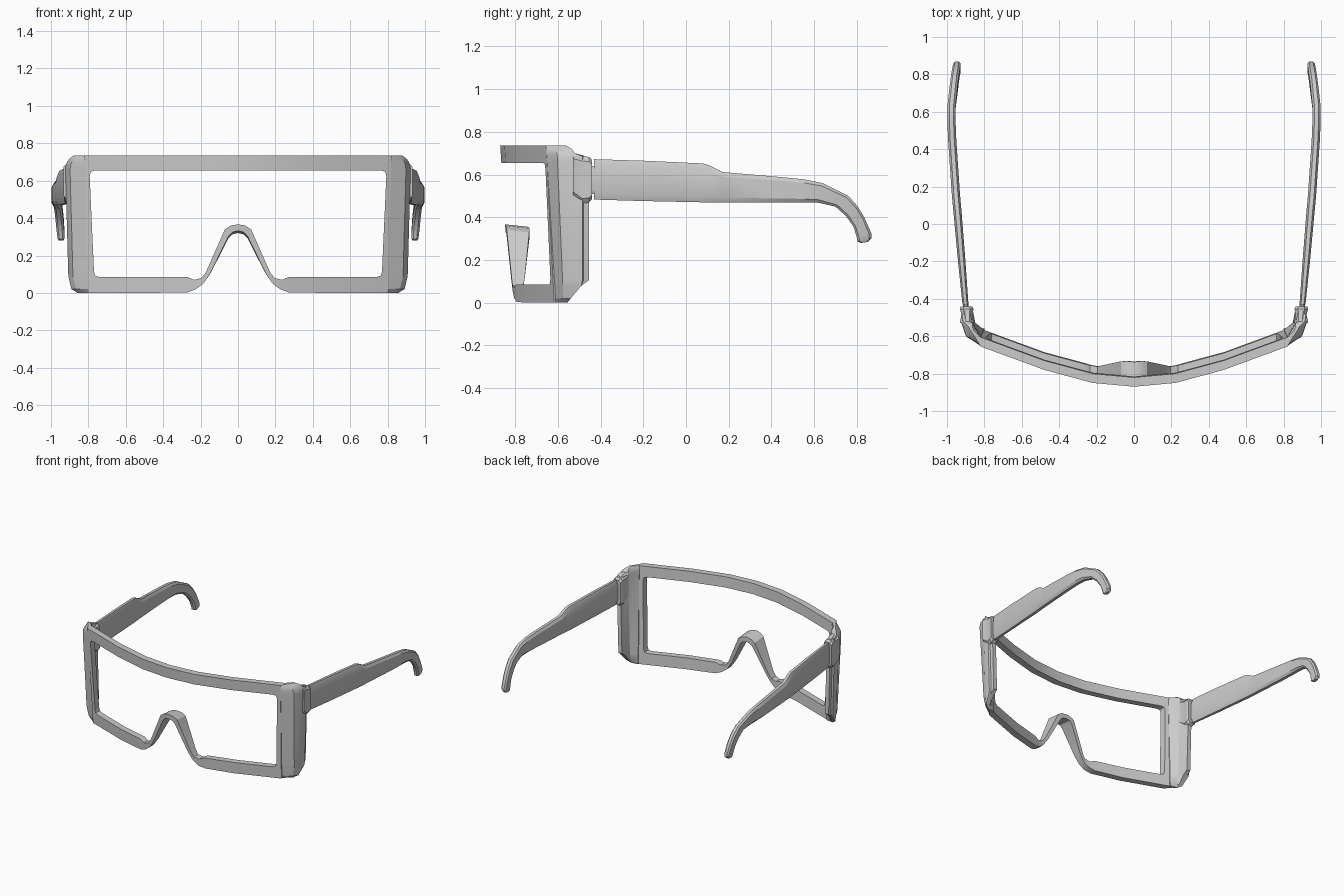
import bpy, bmesh, math

H = 0.735  # frame height


def loft(name, rings, cap=True):
    """Skin closed rings into a solid and mirror it across x = 0."""
    bm = bmesh.new()
    vr = [[bm.verts.new(p) for p in r] for r in rings]
    n = len(vr[0])
    for a, b in zip(vr, vr[1:]):
        for i in range(n):
            j = (i + 1) % n
            bm.faces.new((a[i], a[j], b[j], b[i]))
    if cap:
        bm.faces.new(vr[0])
        bm.faces.new(vr[-1])
    bmesh.ops.remove_doubles(bm, verts=bm.verts, dist=0.0005)
    bmesh.ops.recalc_face_normals(bm, faces=bm.faces)
    me = bpy.data.meshes.new(name)
    bm.to_mesh(me)
    bm.free()
    ob = bpy.data.objects.new(name, me)
    bpy.context.collection.objects.link(ob)
    ob.modifiers.new("mirror", "MIRROR")
    bpy.ops.object.select_all(action="DESELECT")
    ob.select_set(True)
    bpy.context.view_layer.objects.active = ob
    bpy.ops.object.shade_smooth_by_angle(angle=math.radians(25))
    return ob


def tilt(z):
    return 0.045 * (1 - z / H)


def lean(z):
    return 0.02 * (1 - z / H)


def front_y(x, z):
    """Wrapped front surface, leaning back towards the bottom."""
    curve = [(0, -.87), (.22, -.85), (.48, -.78), (.82, -.655), (.95, -.58)]
    for (x0, y0), (x1, y1) in zip(curve, curve[1:]):
        if x <= x1:
            return y0 + (y1 - y0) * (x - x0) / (x1 - x0) + tilt(z)


# Front rim: outer x, z, opening-side x, z, depth; top centre round to nose arch
stations = [
    (0, H, 0, .655, .05), (.22, H, .22, .655, .05), (.48, H, .48, .655, .05),
    (.78, H, .765, .655, .05), (.82, H, .787, .648, .05),
    (.819, .70, .793, .625, .05), (.802, .06, .77, .115, .05),
    (.80, 0, .763, .092, .05), (.77, 0, .742, .085, .05),
    (.48, 0, .48, .085, .05), (.27, .003, .27, .085, .05),
    (.225, .02, .235, .07, .05), (.185, .05, .195, .08, .05),
    (.145, .11, .172, .11, .06), (.05, .305, .07, .34, .105),
    (.03, .325, .04, .36, .11), (0, .332, 0, .367, .11),
]
rings = []
for xo, zo, xi, zi, d in stations:
    drop = .2 * (d - .05)
    yo, yi = front_y(xo, zo), front_y(xi, zi)
    rings.append([(xo, yo, zo), (xi, yi, zi),
                  (xi, yi + d, zi - drop), (xo, yo + d, zo - drop)])
loft("front_rim", rings, cap=False)

# Wrapped side shields: plan profile (x, y, tilt share, chamfer share)
plan = [(.82, -.655, 1, 0), (.90, -.605, .7, 1), (.925, -.53, 0, 1),
        (.925, -.485, 0, 1), (.912, -.48, 0, 1), (.91, -.455, 0, 1),
        (.88, -.455, 0, 0), (.865, -.53, 0, 0), (.82, -.605, 1, 0)]
# Levels: height, chamfer, rearmost y
levels = [(0, .05, -.555), (.02, .015, -.54), (.08, .002, -.49),
          (.105, 0, -.455), (.66, 0, -.455), (.685, .004, -.465),
          (.70, .01, -.52), (.72, .025, -.535), (H, .05, -.56)]
loft("side_shield", [[(x - lean(z) - c * cs, min(y + ts * tilt(z), ymax), z)
                      for x, y, ts, cs in plan] for z, c, ymax in levels])


def bar(top, bottom, xc, h, ch=.15):
    """Chamfered bar section between a top and a bottom (y, z) point."""
    ring = []
    for t, w in ((0, -.5), (0, .5), (ch, 1), (1 - ch, 1),
                 (1, .5), (1, -.5), (1 - ch, -1), (ch, -1)):
        ring.append((xc + w * h, top[0] + (bottom[0] - top[0]) * t,
                     top[1] + (bottom[1] - top[1]) * t))
    return ring


# Hinge blocks with a slight waist
loft("hinge_block", [bar((-.53, .695), (-.53, .50), .895, .037, .1),
                     bar((-.485, .685), (-.485, .465), .893, .03, .1),
                     bar((-.455, .683), (-.455, .47), .894, .036, .1),
                     bar((-.44, .668), (-.44, .485), .896, .032, .1)])

# Hinge pins joining the blocks to the temples
loft("hinge_pin", [bar((y, .64), (y, .51), .899, .014) for y in (-.445, -.415)])

# Temples: top y, z, bottom y, z, centre x, half thickness
temple = [
    (-.43, .672, -.43, .483, .901, .016), (-.20, .665, -.20, .476, .921, .02),
    (.08, .652, .08, .47, .945, .022), (.11, .643, .11, .47, .948, .022),
    (.17, .612, .17, .47, .953, .022), (.45, .588, .45, .47, .972, .022),
    (.55, .578, .55, .47, .976, .022), (.64, .56, .62, .468, .975, .022),
    (.76, .50, .70, .45, .963, .021), (.805, .45, .75, .405, .957, .021),
    (.835, .40, .785, .355, .952, .021), (.868, .325, .80, .305, .947, .02),
    (.868, .302, .803, .287, .946, .018), (.85, .284, .82, .279, .945, .012),
]
loft("temple", [bar((a, b), (c, d), x, h) for a, b, c, d, x, h in temple])
